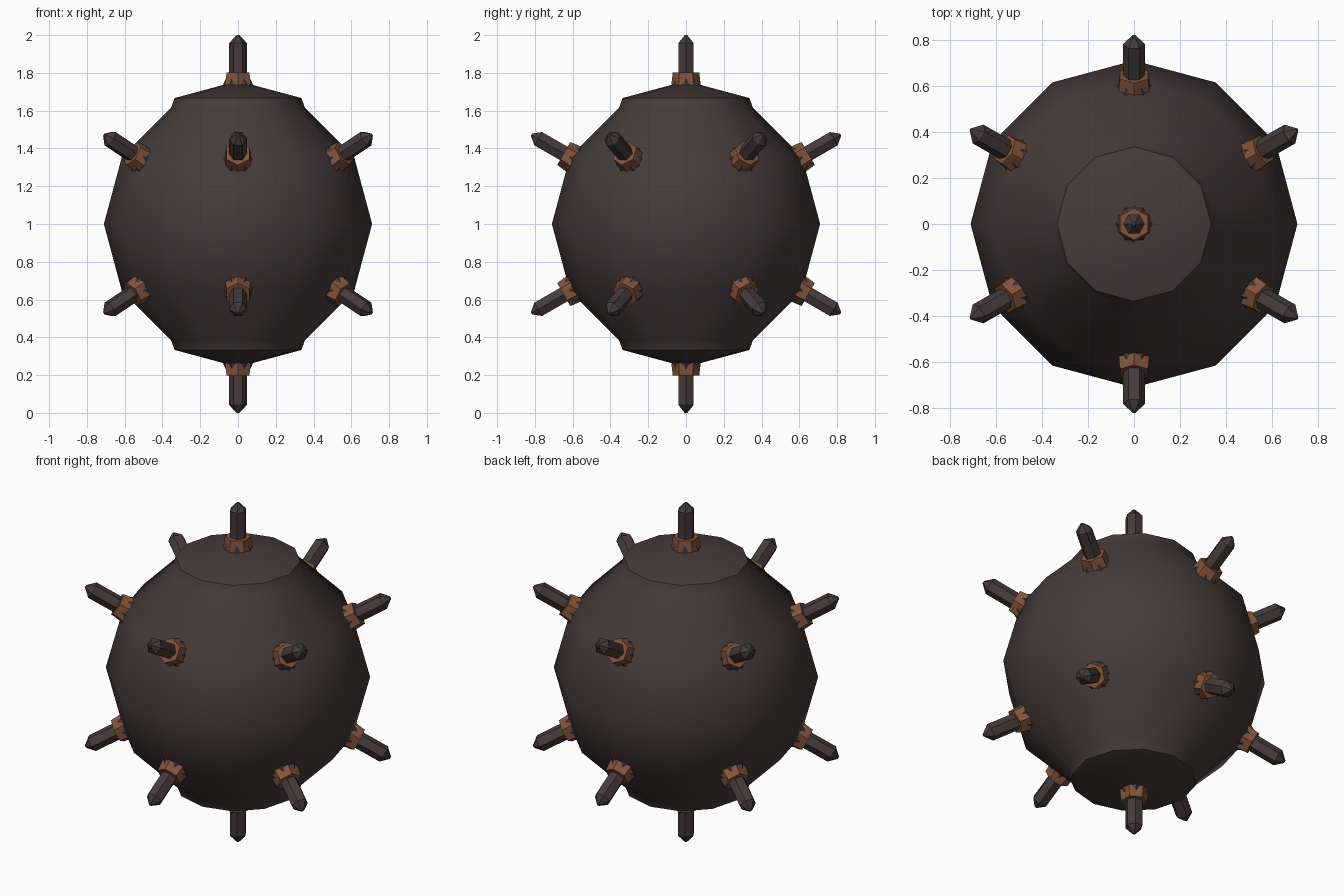
import bpy, bmesh, math
from mathutils import Vector, Matrix

if "Cube" in bpy.data.objects:
    bpy.data.objects.remove(bpy.data.objects["Cube"])


def material(name, rgb):
    m = bpy.data.materials.new(name)
    m.diffuse_color = (*rgb, 1)
    m.use_nodes = True
    m.node_tree.nodes["Principled BSDF"].inputs["Base Color"].default_value = m.diffuse_color
    return m


IRON = material("dark_iron", (0.060, 0.043, 0.043))
RUST = material("rusty_brown", (0.23, 0.088, 0.042))


def lathe(name, profile, sides, mat, turn=0.0, matrix=Matrix()):
    """Turn (radius, height) points around z; zero radius makes a pole."""
    bm = bmesh.new()
    rings = []
    for r, z in profile:
        count = sides if r > 0 else 1
        rings.append([bm.verts.new((r * math.cos(turn + math.tau * i / sides),
                                    r * math.sin(turn + math.tau * i / sides), z))
                      for i in range(count)])
    for a, b in zip(rings, rings[1:]):
        for i in range(sides):
            j = (i + 1) % sides
            quad = [a[i % len(a)], a[j % len(a)], b[j % len(b)], b[i % len(b)]]
            bm.faces.new(list(dict.fromkeys(quad)))
    bmesh.ops.recalc_face_normals(bm, faces=bm.faces[:])
    mesh = bpy.data.meshes.new(name)
    bm.to_mesh(mesh)
    bm.free()
    mesh.transform(matrix)
    mesh.materials.append(mat)
    ob = bpy.data.objects.new(name, mesh)
    bpy.context.collection.objects.link(ob)
    return ob


# Round body: 12-sided ball with a raised plate at each pole
R = 0.71
half = [(R * math.cos(math.radians(a)), R * math.sin(math.radians(a))) for a in (30, 60)]
half += [(0.335, 0.667), (0, 0.757)]
profile = [(r, 1 - z) for r, z in reversed(half)] + [(R, 1)] + [(r, 1 + z) for r, z in half]
body = lathe("body", profile, 12, IRON)
bpy.context.view_layer.objects.active = body
body.select_set(True)
bpy.ops.object.shade_smooth_by_angle(angle=math.radians(38))


def horn(tag, direction, base):
    """Contact horn: flared foot, hexagonal nut turned 30 degrees, pointed rod."""
    d = Vector(direction).normalized()
    x = Vector((0, 0, 1)).cross(d)
    x = x.normalized() if x.length > 0.01 else Vector((1, 0, 0))
    rot = Matrix((x, d.cross(x), d)).transposed().to_4x4()
    m = Matrix.Translation(Vector((0, 0, 1)) + d * base) @ rot
    lathe("horn_foot_" + tag, [(0, -0.04), (0.092, -0.04), (0.05, 0.05), (0, 0.05)],
          6, IRON, 0, m)
    lathe("horn_nut_" + tag, [(0, -0.04), (0.081, -0.04), (0.07, 0.052), (0, 0.052)],
          6, RUST, math.pi / 6, m)
    lathe("horn_rod_" + tag, [(0, 0), (0.047, 0), (0.047, 0.208), (0.008, 0.25), (0, 0.25)],
          6, IRON, 0, m)


# Horns: one at each pole, six around each of two latitudes
for level, s in (("upper", 1), ("lower", -1)):
    horn(level + "_pole", (0, 0, s), 0.75)
    for k in range(6):
        az = math.radians(30 + 60 * k)
        lat = math.radians(30)
        horn(f"{level}_{k + 1}", (math.cos(lat) * math.cos(az),
                                  math.cos(lat) * math.sin(az), s * math.sin(lat)), 0.695)
